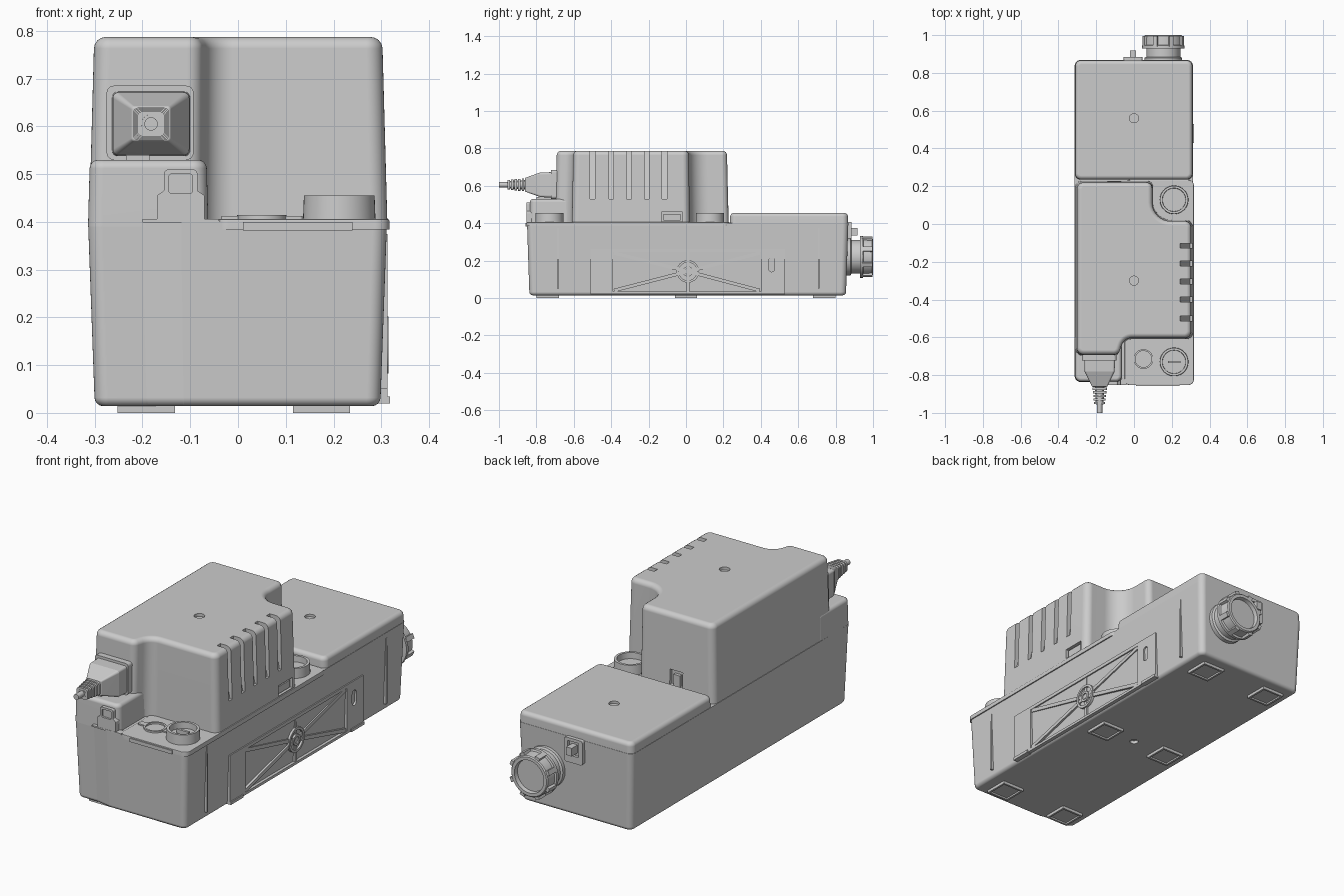
import bpy, bmesh
from math import sin, cos, pi, tan, radians
from mathutils import Vector

if "Cube" in bpy.data.objects:
    bpy.data.objects.remove(bpy.data.objects["Cube"])

AX = {'x': lambda u, v, w: (w, u, v), 'y': lambda u, v, w: (u, w, v), 'z': lambda u, v, w: (u, v, w)}


def finish(name, bm, axis):
    for v in bm.verts:
        v.co = AX[axis](*v.co)
    bmesh.ops.recalc_face_normals(bm, faces=bm.faces)
    me = bpy.data.meshes.new(name)
    bm.to_mesh(me)
    bm.free()
    ob = bpy.data.objects.new(name, me)
    bpy.context.collection.objects.link(ob)
    return ob


def fillet(pts, n=8):
    """Round each (u, v, r) corner of a closed outline."""
    out = []
    for i, (x, y, r) in enumerate(pts):
        p = Vector((x, y))
        a = (Vector(pts[i - 1][:2]) - p).normalized()
        b = (Vector(pts[(i + 1) % len(pts)][:2]) - p).normalized()
        if r <= 0:
            out.append(p)
            continue
        half = a.angle(b) / 2
        c = p + (a + b).normalized() * (r / sin(half))
        s = p + a * (r / tan(half)) - c
        e = p + b * (r / tan(half)) - c
        ang = s.angle(e)
        for k in range(n + 1):
            t = k / n
            out.append(c + (s * sin((1 - t) * ang) + e * sin(t * ang)) / sin(ang))
    return out


def prism(name, pts, lo, hi, axis='z', c=(0, 0), s0=(1, 1), s1=(1, 1), b0=0, b1=0, seg=4):
    """Extrude an outline with draft (s0, s1) and rounded end rims (b0, b1)."""
    bm = bmesh.new()
    rings = []
    for w, s in ((lo, s0), (hi, s1)):
        rings.append([bm.verts.new((c[0] + (p[0] - c[0]) * s[0], c[1] + (p[1] - c[1]) * s[1], w)) for p in pts])
    for r in rings:
        bm.faces.new(r)
    n = len(pts)
    for i in range(n):
        j = (i + 1) % n
        bm.faces.new((rings[0][i], rings[0][j], rings[1][j], rings[1][i]))
    bmesh.ops.recalc_face_normals(bm, faces=bm.faces)
    for w, b in ((lo, b0), (hi, b1)):
        if b:
            es = [e for e in bm.edges if all(abs(v.co.z - w) < 1e-6 for v in e.verts)]
            bmesh.ops.bevel(bm, geom=es, offset=b, segments=seg, profile=0.5, affect='EDGES')
    return finish(name, bm, axis)


def rect(u0, u1, v0, v1, r=0.0):
    return fillet([(u0, v0, r), (u1, v0, r), (u1, v1, r), (u0, v1, r)])


def bar(name, p, q, w, lo, hi, axis):
    p, q = Vector(p), Vector(q)
    d = (q - p).normalized() * w / 2
    o = Vector((-d.y, d.x))
    return prism(name, [p + o, q + o, q - o, p - o], lo, hi, axis)


def lathe(name, prof, c, axis='z', n=48):
    """Spin a (radius, height) profile round an axis; a profile not touching r=0 is closed to a ring."""
    bm = bmesh.new()
    ring = prof[0][0] > 0
    cols = [[bm.verts.new((c[0] + r * cos(2 * pi * i / n), c[1] + r * sin(2 * pi * i / n), h)) for r, h in prof]
            for i in range(n)]
    m = len(prof)
    for i in range(n):
        a, b = cols[i], cols[(i + 1) % n]
        for k in range(m if ring else m - 1):
            bm.faces.new((a[k], b[k], b[(k + 1) % m], a[(k + 1) % m]))
    bmesh.ops.remove_doubles(bm, verts=bm.verts, dist=1e-5)
    return finish(name, bm, axis)


def cut(ob, cutters):
    for t in cutters:
        m = ob.modifiers.new('cut', 'BOOLEAN')
        m.operation, m.solver, m.object = 'DIFFERENCE', 'EXACT', t
    dg = bpy.context.evaluated_depsgraph_get()
    me = bpy.data.meshes.new_from_object(ob.evaluated_get(dg))
    ob.modifiers.clear()
    ob.data = me
    for t in cutters:
        bpy.data.objects.remove(t)


def disc(c, r, lo, hi, axis='z'):
    return lathe('cutter', [(0, lo), (r, lo), (r, hi), (0, hi)], c, axis, 32)


# Tank with a shallow step in its front wall
tank = prism('tank', fillet([(-0.314, -0.835, .03), (-0.2, -0.835, .02), (-0.12, -0.85, .02), (0.312, -0.85, .03),
                             (0.312, 0.868, .03), (-0.314, 0.868, .03)]),
             0.014, 0.402, c=(0, 0.01), s0=(0.955, 0.985), b0=0.018)
cut(tank, [disc((0, 0), 0.02, -0.05, 0.03)])

# Raised rear deck
deck = prism('rear_deck', rect(-0.313, 0.311, 0.235, 0.867, 0.03), 0.39, 0.455, c=(0, 0.55), s1=(0.99, 0.995), b1=0.02)
cut(deck, [disc((0, 0.56), 0.024, 0.443, 0.5)])

# Pump cover with scooped corners
cover = prism('pump_cover', fillet([(-0.312, -0.70, .035), (-0.085, -0.70, .035), (-0.055, -0.61, .06),
                                    (0.313, -0.61, .035), (0.313, 0.02, .035), (0.10, 0.02, .10),
                                    (0.10, 0.228, .03), (-0.312, 0.228, .035)]),
              0.39, 0.787, c=(0, -0.23), s1=(0.965, 0.98), b1=0.024)
slots = [prism('cutter', [(0.297, 0.53), (0.24, 0.81), (0.4, 0.81), (0.4, 0.53)], y - .013, y + .013, 'y')
         for y in (-0.5, -0.4, -0.305, -0.21, -0.115)]
cut(cover, slots + [disc((0, -0.3), 0.024, 0.773, 0.85),
                    prism('cutter', rect(-0.13, -0.02, 0.41, 0.46), 0.295, 0.4, 'x'),
                    prism('cutter', rect(-0.14, -0.07, 0.44, 0.515), 0.21, 0.3, 'y')])
prism('side_latch', rect(-0.12, -0.03, 0.415, 0.45), 0.28, 0.305, 'x')
prism('rear_latch', rect(-0.125, -0.09, 0.44, 0.495), 0.2, 0.226, 'y')

# Front corner block below the plug, with clip
prism('front_block', rect(-0.314, -0.062, -0.836, -0.58, 0.03), 0.39, 0.53, c=(-0.19, -0.7), s1=(0.97, 0.985), b1=0.018)
clip = prism('front_clip', fillet([(-0.17, 0.405, 0), (-0.07, 0.405, 0), (-0.07, 0.455, .005), (-0.085, 0.465, .005),
                                   (-0.085, 0.51, .01), (-0.155, 0.51, .01), (-0.155, 0.465, .005),
                                   (-0.17, 0.455, .005)]), -0.852, -0.80, 'y')
cut(clip, [prism('cutter', rect(-0.145, -0.095, 0.46, 0.50, .006), -0.9, -0.842, 'y')])

# Tank rim flange and front tab
prism('tank_rim', rect(-0.05, 0.317, -0.853, 0.233, 0.03), 0.384, 0.406, b1=0.004, seg=2)
prism('rim_tab', rect(0.01, 0.24, 0.382, 0.40), -0.858, -0.83, 'y')
prism('rim_strip', rect(-0.20, -0.04, 0.399, 0.406), -0.853, -0.82, 'y')

# Round ports on the lower platforms
for name, y in (('rear_port', 0.128), ('front_port', -0.73)):
    lathe(name, [(0.076, 0.40), (0.074, 0.455), (0.062, 0.455), (0.06, 0.40)], (0.212, y))
    lathe(name + '_floor', [(0, 0.40), (0.063, 0.40), (0.063, 0.425), (0, 0.425)], (0.212, y))
bar('front_port_grip', (0.18, -0.73), (0.245, -0.73), 0.012, 0.42, 0.445, 'z')
lathe('spare_port', [(0.052, 0.40), (0.052, 0.414), (0.043, 0.414), (0.043, 0.40)], (0.05, -0.715))
for s in (-1, 1):
    prism('spare_port_tab', rect(0.05 + s * .065 - .02, 0.05 + s * .065 + .02, -0.73, -0.70, .005), 0.40, 0.412)

# Mains plug: frame, body, ribbed strain relief, cable
C = (-0.182, 0.605)
prism('plug_frame', rect(-0.275, -0.093, 0.53, 0.685, .015), -0.722, -0.68, 'y')
prism('plug_base', rect(-0.264, -0.10, 0.537, 0.673, .012), -0.78, -0.70, 'y', c=C, s0=(0.97, 0.97))
prism('plug_taper', rect(-0.262, -0.102, 0.54, 0.671, .012), -0.862, -0.78, 'y', c=C, s0=(0.5, 0.55), b0=0.004, seg=2)
prism('plug_tab', rect(-0.235, -0.185, 0.515, 0.54), -0.80, -0.70, 'y')
for i in range(5):
    k, y = 0.038 - 0.0022 * i, -0.872 - 0.019 * i
    prism('strain_rib', rect(C[0] - k, C[0] + k, C[1] - k * .9, C[1] + k * .9, .012), y - .006, y + .006, 'y')
lathe('strain_core', [(0, -0.955), (0.02, -0.955), (0.026, -0.85), (0, -0.85)], C, 'y', 24)
lathe('cable', [(0, -1.0), (0.014, -1.0), (0.014, -0.94), (0, -0.94)], C, 'y', 24)

# Wall bracket on the right with crossed ribs and a hub
plate = prism('bracket_plate', rect(-0.51, 0.53, 0.022, 0.262), 0.275, 0.313, 'x')
cut(plate, [prism('cutter', rect(-0.39, 0.40, 0.035, 0.245), 0.297, 0.4, 'x'),
            disc((-0.44, 0.175), 0.016, 0.295, 0.4, 'x'),
            prism('cutter', rect(0.442, 0.474, 0.14, 0.215, .0155), 0.295, 0.4, 'x')])
H = (0.01, 0.142)
for y, z in ((-0.385, 0.04), (-0.385, 0.24), (0.395, 0.04), (0.395, 0.24)):
    bar('bracket_rib', H, (y, z), 0.018, 0.29, 0.311, 'x')
bar('bracket_post', (0.01, 0.03), (0.01, 0.25), 0.016, 0.29, 0.309, 'x')
lathe('bracket_hub', [(0.06, 0.29), (0.06, 0.315), (0.048, 0.315), (0.048, 0.305), (0.027, 0.305), (0.027, 0.315),
                      (0.016, 0.315), (0.016, 0.29)], H, 'x')
for y in (-0.46, 0.48):
    prism('bracket_foot', rect(y - .05, y + .05, 0.02, 0.034), 0.27, 0.318, 'x')
for y in (-0.685, 0.71):
    bar('side_rib', (y, 0.05), (y, 0.375), 0.01, 0.28, 0.313, 'x')

# Screw cap on the back
K = (0.155, 0.22)
lathe('outlet_neck', [(0, 0.84), (0.1, 0.84), (0.1, 0.88), (0.09, 0.885), (0.09, 0.94), (0, 0.94)], K, 'y')
lathe('outlet_cap', [(0, 0.93), (0.112, 0.93), (0.112, 0.945), (0.103, 0.948), (0.1, 0.995), (0.095, 1.0),
                     (0.08, 1.0), (0.077, 0.98), (0, 0.98)], K, 'y', 64)
for i in range(8):
    a = 2 * pi * (i + .5) / 8
    d = Vector((cos(a), sin(a)))
    bar('cap_lug', Vector(K) + d * .09, Vector(K) + d * .113, 0.024, 0.94, 0.996, 'y')

# Clip beside the cap
tab = prism('back_clip', rect(-0.055, 0.045, 0.285, 0.405, .012), 0.84, 0.885, 'y')
cut(tab, [prism('cutter', rect(-0.035, 0.025, 0.32, 0.39), 0.872, 0.95, 'y')])
prism('back_clip_nose', rect(-0.02, 0.01, 0.335, 0.375), 0.86, 0.918, 'y')

# Six square foot frames underneath
for x in (-0.192, 0.175):
    for y in (-0.74, 0.0, 0.74):
        foot = prism('foot', rect(x - .06, x + .06, y - .06, y + .06), 0.0, 0.03)
        cut(foot, [prism('cutter', rect(x - .05, x + .05, y - .05, y + .05), -0.05, 0.008)])

# Smooth shading with sharp creases kept
for ob in bpy.data.objects:
    ob.select_set(True)
    bpy.context.view_layer.objects.active = ob
bpy.ops.object.shade_smooth_by_angle(angle=radians(32))
for ob in bpy.data.objects:
    ob.modifiers.new('normals', 'WEIGHTED_NORMAL').keep_sharp = True
